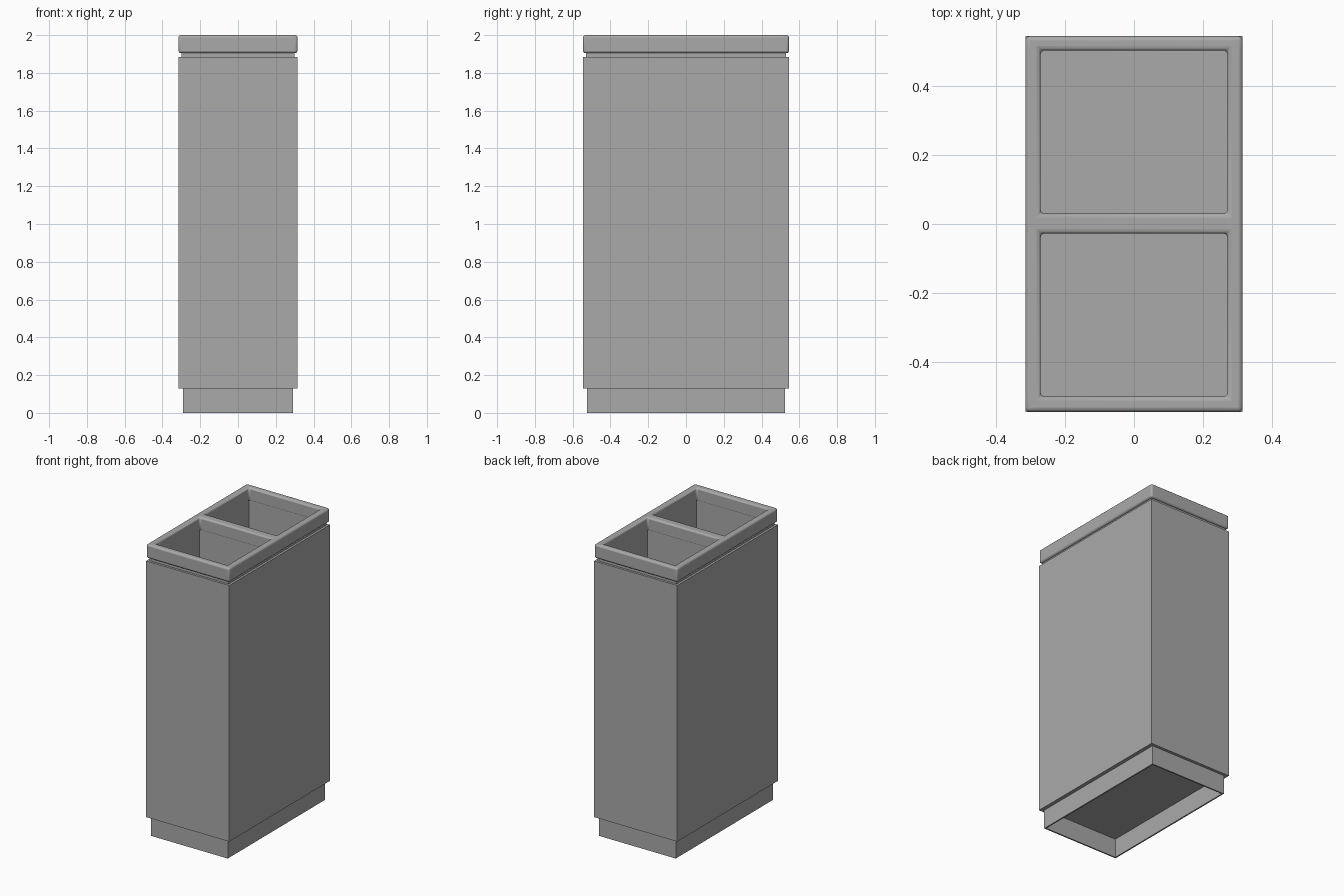
import bpy, bmesh, math

cube = bpy.data.objects.get("Cube")
if cube:
    bpy.data.objects.remove(cube)

grey = bpy.data.materials.new("satin grey")
grey.use_nodes = True
colour = (0.4, 0.4, 0.4, 1)
grey.diffuse_color = colour
grey.node_tree.nodes["Principled BSDF"].inputs["Base Color"].default_value = colour


def finish(name, bm, bevel=0):
    bmesh.ops.recalc_face_normals(bm, faces=bm.faces)
    mesh = bpy.data.meshes.new(name)
    bm.to_mesh(mesh)
    bm.free()
    mesh.materials.append(grey)
    obj = bpy.data.objects.new(name, mesh)
    bpy.context.collection.objects.link(obj)
    if bevel:
        mod = obj.modifiers.new("soft edges", "BEVEL")
        mod.width = bevel
        mod.segments = 3
    bpy.ops.object.select_all(action="DESELECT")
    obj.select_set(True)
    bpy.context.view_layer.objects.active = obj
    bpy.ops.object.shade_smooth_by_angle(angle=math.radians(35))


def loft(name, rings, y=0):
    """Skin rectangular rings (half x, half y, z); the last ring is capped."""
    bm = bmesh.new()
    loops = [[bm.verts.new((sx * hx, y + sy * hy, z))
              for sx, sy in ((-1, -1), (1, -1), (1, 1), (-1, 1))]
             for hx, hy, z in rings]
    for a, b in zip(loops, loops[1:]):
        for i in range(4):
            j = (i + 1) % 4
            bm.faces.new((a[i], a[j], b[j], b[i]))
    bm.faces.new(loops[-1])
    finish(name, bm)


# Hollow plinth, open underneath
loft("plinth", [(0.29, 0.525, 0.13), (0.29, 0.525, 0), (0.28, 0.515, 0),
                (0.28, 0.515, 0.129)])

# Outer casing with a recessed neck below the rim, open at the top
loft("casing", [(0.3, 0.53, 1.91), (0.3, 0.53, 1.885), (0.315, 0.545, 1.885),
                (0.315, 0.545, 0.13)])

# Two deep liners
for side, y in (("front", -0.264), ("back", 0.267)):
    loft(side + "_liner", [(0.272, 0.238, 1.98), (0.272, 0.238, 0.15)], y)

# Rim frame with two openings
xs = (-0.315, -0.271, 0.271, 0.315)
ys = (-0.545, -0.501, -0.027, 0.03, 0.504, 0.545)
bm = bmesh.new()
grid = [[bm.verts.new((x, y, 1.905)) for y in ys] for x in xs]
for i in range(len(xs) - 1):
    for j in range(len(ys) - 1):
        if i == 1 and j in (1, 3):
            continue
        bm.faces.new((grid[i][j], grid[i + 1][j],
                      grid[i + 1][j + 1], grid[i][j + 1]))
top = bmesh.ops.extrude_face_region(bm, geom=bm.faces[:])["geom"]
bmesh.ops.translate(bm, vec=(0, 0, 0.095),
                    verts=[g for g in top if isinstance(g, bmesh.types.BMVert)])
finish("rim", bm, bevel=0.012)
